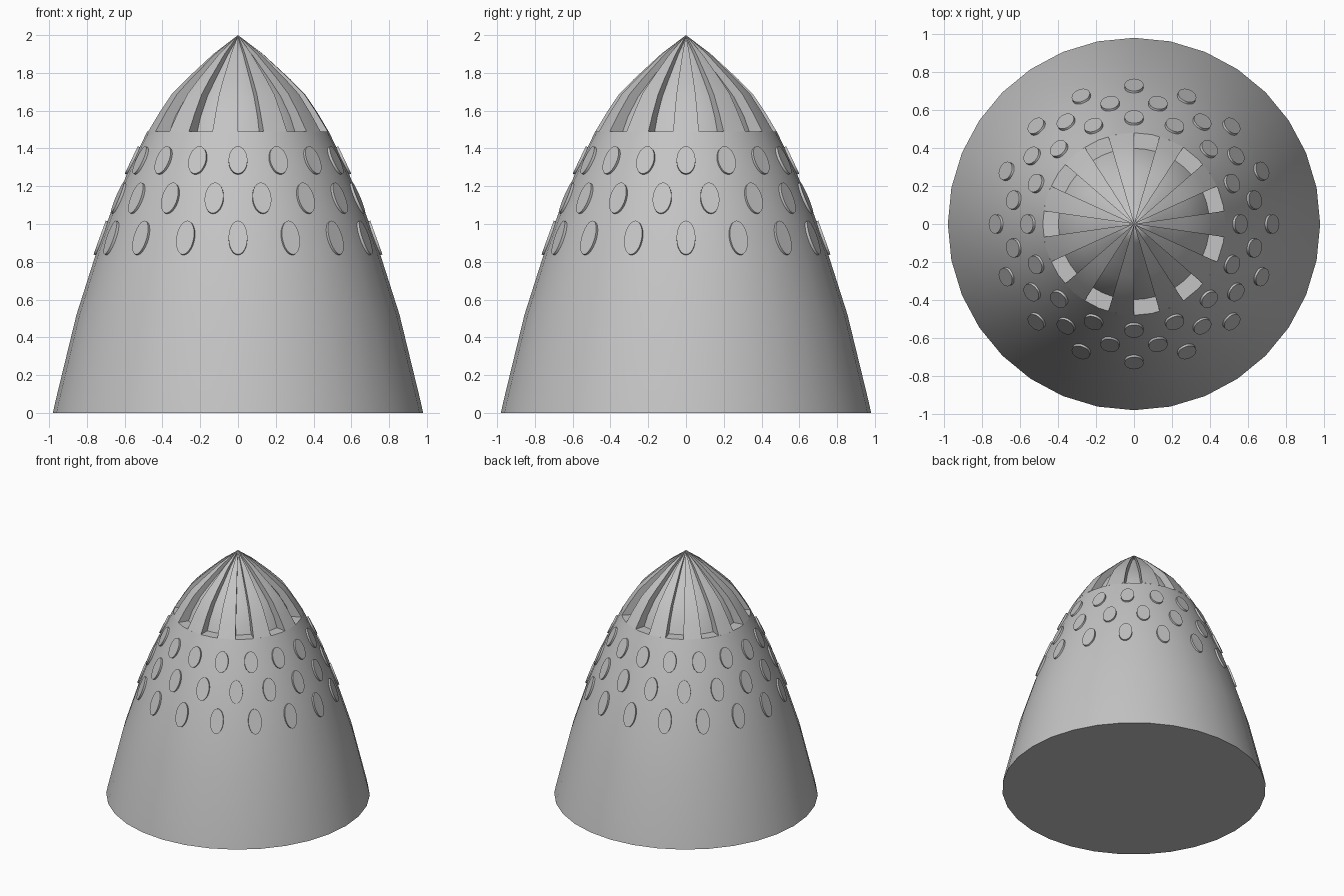
import bpy, bmesh, math
from mathutils import Matrix, Vector

if "Cube" in bpy.data.objects:
    bpy.data.objects.remove(bpy.data.objects["Cube"])

grey = bpy.data.materials.new("plain_grey")
grey.diffuse_color = (0.55, 0.55, 0.55, 1)
grey.use_nodes = True
grey.node_tree.nodes["Principled BSDF"].inputs["Base Color"].default_value = grey.diffuse_color

BODY = [(0.98, 0), (0.967, 0.06), (0.855, 0.52), (0.745, 0.865),
        (0.674, 1.06), (0.573, 1.30), (0.48, 1.49)]
RIB = [(0.48, 1.49), (0.42, 1.59), (0.355, 1.687), (0.276, 1.767),
       (0.132, 1.90), (0, 2)]
CORE = [(0.40, 1.485), (0.365, 1.57), (0.30, 1.675), (0.225, 1.76),
        (0.10, 1.895), (0, 1.99)]


def finish(bm, name, angle=40):
    bmesh.ops.remove_doubles(bm, verts=bm.verts, dist=1e-5)
    bmesh.ops.recalc_face_normals(bm, faces=bm.faces)
    me = bpy.data.meshes.new(name)
    bm.to_mesh(me)
    bm.free()
    me.materials.append(grey)
    ob = bpy.data.objects.new(name, me)
    bpy.context.collection.objects.link(ob)
    bpy.ops.object.select_all(action='DESELECT')
    ob.select_set(True)
    bpy.context.view_layer.objects.active = ob
    bpy.ops.object.shade_smooth_by_angle(angle=math.radians(angle))
    return ob


def sweep(bm, profile, a0, a1, steps):
    """Revolve a (radius, z) profile between two angles; returns its columns."""
    cols = []
    for i in range(steps + 1):
        a = a0 + (a1 - a0) * i / steps
        cols.append([bm.verts.new((r * math.cos(a), r * math.sin(a), z))
                     for r, z in profile])
    for c, d in zip(cols, cols[1:]):
        for j in range(len(profile) - 1):
            if profile[j + 1][0] == 0:
                bm.faces.new((c[j], d[j], c[j + 1]))
            else:
                bm.faces.new((c[j], d[j], d[j + 1], c[j + 1]))
    return cols


# Tapered shell with flat base and top ledge
bm = bmesh.new()
cols = sweep(bm, BODY, 0, 2 * math.pi, 32)
bm.faces.new([c[0] for c in cols[:-1]])
bm.faces.new([c[-1] for c in cols[:-1]])
finish(bm, "body")

# Recessed core of the tip
bm = bmesh.new()
sweep(bm, CORE, 0, 2 * math.pi, 44)
finish(bm, "tip_core")

# Eleven raised ribs meeting at the point
bm = bmesh.new()
half = math.pi / 11
for k in range(11):
    start = math.pi / 2 + 2 * half * k
    cols = sweep(bm, RIB, start, start + half, 2)
    foot = bm.verts.new((0, 0, RIB[0][1]))
    for c in (cols[0], cols[-1]):
        bm.faces.new(c + [foot])
finish(bm, "tip_ribs")


# Raised oval studs, three staggered rows
def radius_at(z):
    for (r0, z0), (r1, z1) in zip(BODY, BODY[1:]):
        if z0 <= z <= z1:
            return r0 + (r1 - r0) * (z - z0) / (z1 - z0)


bm = bmesh.new()
for z, tall, shift in ((0.925, 0.095, 0), (1.135, 0.088, 0.5), (1.335, 0.08, 0)):
    slope = (radius_at(z + 0.07) - radius_at(z - 0.07)) / 0.14
    for k in range(16):
        a = 2 * math.pi * (k + shift) / 16
        out = Vector((math.cos(a), math.sin(a), 0))
        side = Vector((-math.sin(a), math.cos(a), 0))
        up = (out * slope + Vector((0, 0, 1))).normalized()
        normal = side.cross(up)
        pos = out * radius_at(z) + Vector((0, 0, z))
        m = Matrix((side * 0.05, up * tall, normal)).transposed().to_4x4()
        m.translation = pos
        bmesh.ops.create_cone(bm, cap_ends=True, segments=24, radius1=1,
                              radius2=1, depth=0.02, matrix=m)
finish(bm, "studs")
